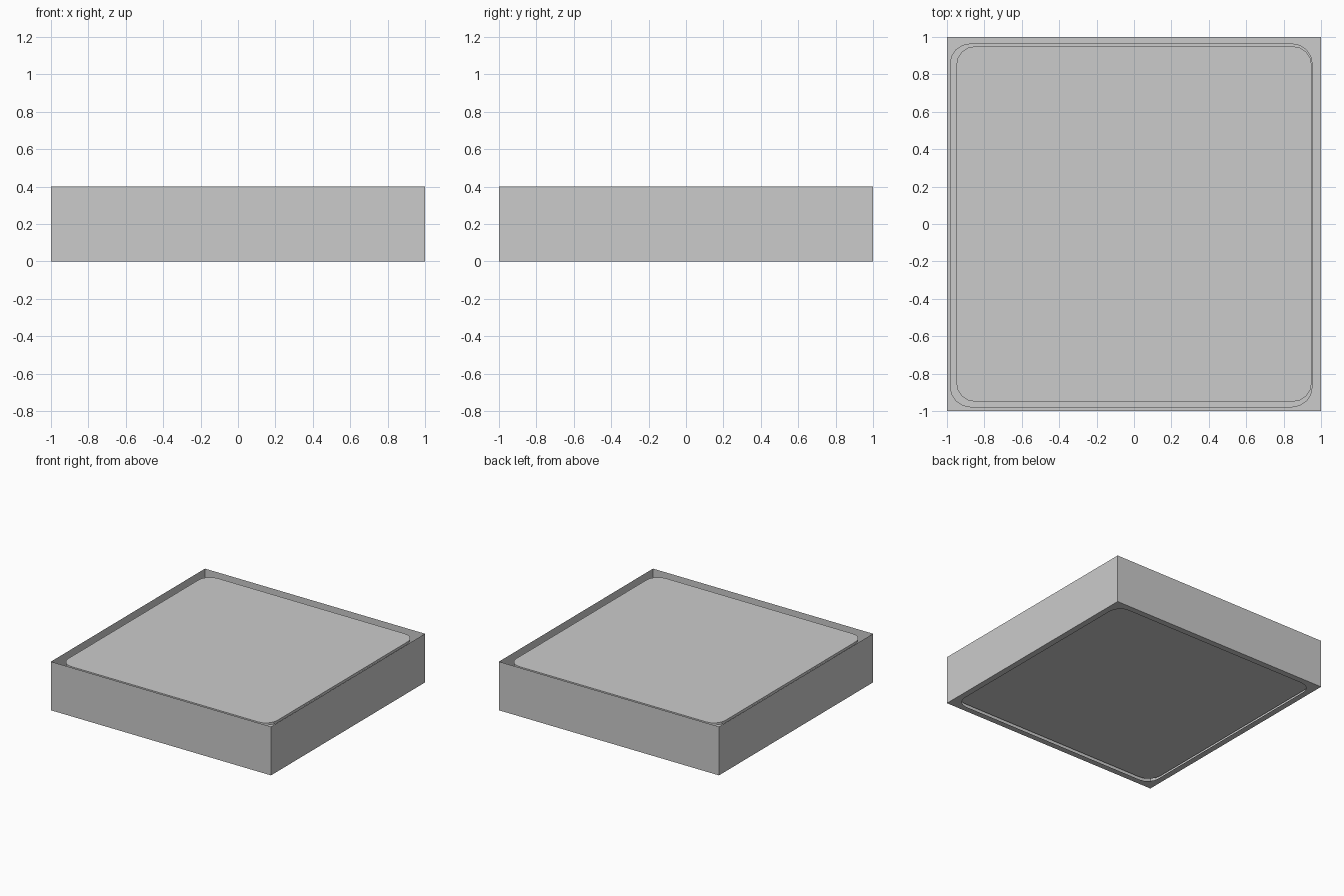
import bpy, bmesh, math

if "Cube" in bpy.data.objects:
    bpy.data.objects.remove(bpy.data.objects["Cube"])


def rounded(x0, x1, y0, y1, r, n=4):
    """Counter-clockwise rounded rectangle outline."""
    pts = []
    for k, (cx, cy) in enumerate(((x1 - r, y1 - r), (x0 + r, y1 - r),
                                  (x0 + r, y0 + r), (x1 - r, y0 + r))):
        for i in range(n + 1):
            a = math.pi / 2 * (k + i / n)
            pts.append((cx + r * math.cos(a), cy + r * math.sin(a)))
    return pts


def finish(bm, name):
    me = bpy.data.meshes.new(name)
    bm.to_mesh(me)
    bm.free()
    ob = bpy.data.objects.new(name, me)
    bpy.context.collection.objects.link(ob)
    return ob


def panel(name, outline, z0, z1):
    """Flat slab with the given outline."""
    bm = bmesh.new()
    lo = [bm.verts.new((x, y, z0)) for x, y in outline]
    hi = [bm.verts.new((x, y, z1)) for x, y in outline]
    bm.faces.new(lo[::-1])
    bm.faces.new(hi)
    for i in range(len(lo)):
        j = (i + 1) % len(lo)
        bm.faces.new((lo[i], lo[j], hi[j], hi[i]))
    return finish(bm, name)


# thin square frame: four sheet walls and a bottom lip with a rounded opening
bm = bmesh.new()
corners = [(1, 1), (-1, 1), (-1, -1), (1, -1)]
low = [bm.verts.new((x, y, 0)) for x, y in corners]
top = [bm.verts.new((x, y, 0.4)) for x, y in corners]
n = 4
hole = [bm.verts.new((x, y, 0)) for x, y in rounded(-.95, .95, -.95, .95, .1, n)]
for k in range(4):
    j = (k + 1) % 4
    bm.faces.new((low[k], low[j], top[j], top[k]))
    s = k * (n + 1)
    for i in range(n):
        bm.faces.new((low[k], hole[s + i], hole[s + i + 1]))
    bm.faces.new((low[k], hole[s + n], hole[(s + n + 1) % len(hole)], low[j]))
finish(bm, "frame")

# upper panel just below the rim, lower panel just inside the bottom opening
panel("upper_panel", rounded(-.95, .95, -.95, .95, .1), 0.36, 0.38)
panel("lower_panel", rounded(-.985, .955, -.98, .965, .11), 0.045, 0.065)
